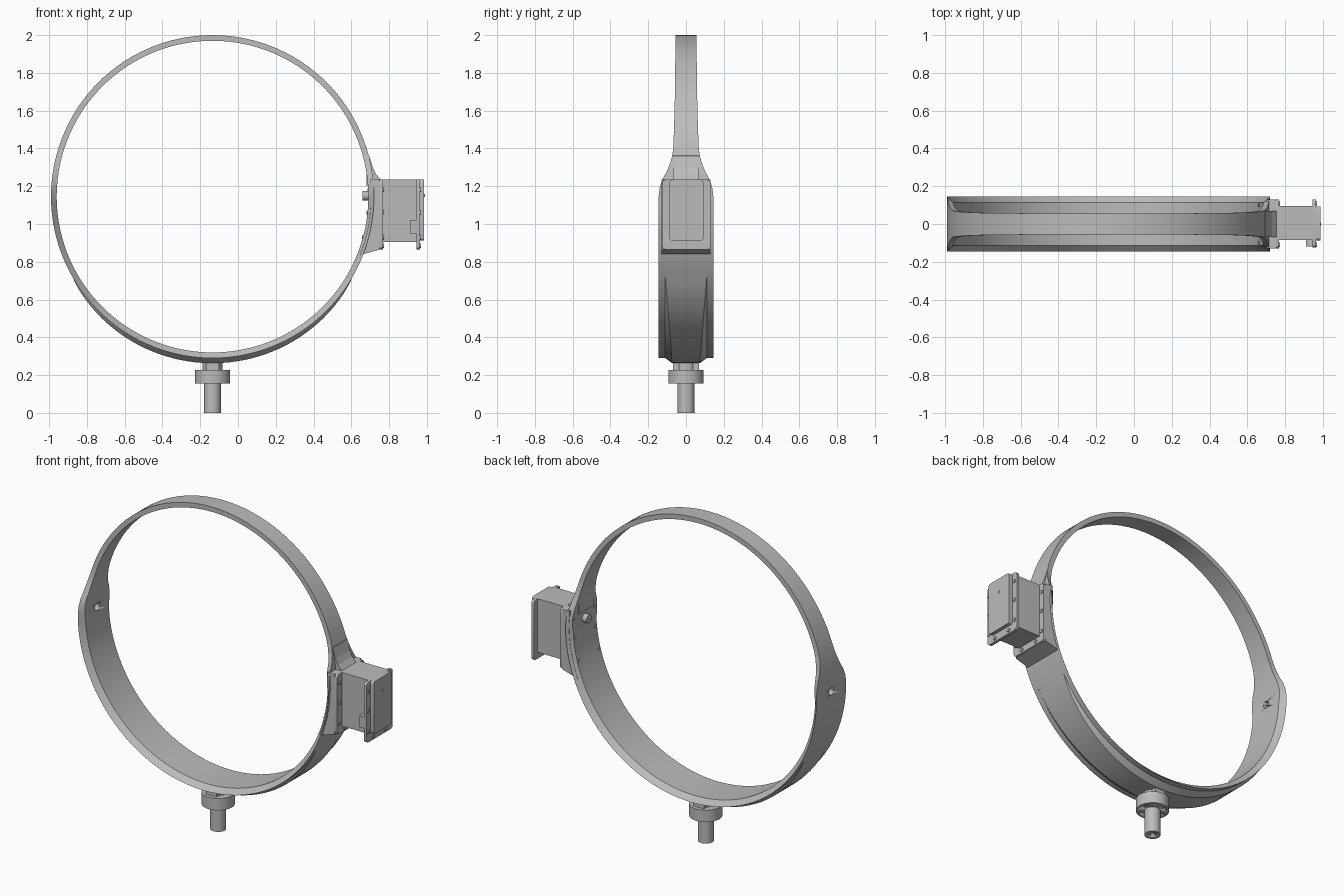
import bpy, bmesh, math
from mathutils import Vector, Matrix

old = bpy.data.objects.get("Cube")
if old:
    bpy.data.objects.remove(old)

CX, CZ, R_IN, R_OUT = -0.135, 1.145, 0.825, 0.855

grey = bpy.data.materials.new("plain grey")
grey.use_nodes = True
COLOR = (0.5, 0.5, 0.5, 1)
grey.diffuse_color = COLOR
grey.node_tree.nodes["Principled BSDF"].inputs["Base Color"].default_value = COLOR


def finish(name, bm, smooth=True):
    bmesh.ops.recalc_face_normals(bm, faces=bm.faces)
    mesh = bpy.data.meshes.new(name)
    bm.to_mesh(mesh)
    bm.free()
    obj = bpy.data.objects.new(name, mesh)
    bpy.context.collection.objects.link(obj)
    mesh.materials.append(grey)
    if smooth:
        bpy.ops.object.select_all(action='DESELECT')
        obj.select_set(True)
        bpy.context.view_layer.objects.active = obj
        bpy.ops.object.shade_smooth_by_angle(angle=math.radians(25))
    return obj


def prism(name, points, y0, y1):
    """Extrude an x-z outline along y."""
    bm = bmesh.new()
    face = bm.faces.new([bm.verts.new((x, y0, z)) for x, z in points])
    res = bmesh.ops.extrude_face_region(bm, geom=[face])
    verts = [v for v in res["geom"] if isinstance(v, bmesh.types.BMVert)]
    bmesh.ops.translate(bm, verts=verts, vec=(0, y1 - y0, 0))
    return finish(name, bm, False)


def box(name, x, y, z, corner=0.0):
    """Box from ranges, with optional rounding of the corners seen along x."""
    bm = bmesh.new()
    bmesh.ops.create_cube(bm, size=1)
    for v in bm.verts:
        v.co = [r[0] + (c + 0.5) * (r[1] - r[0]) for c, r in zip(v.co, (x, y, z))]
    if corner:
        edges = [e for e in bm.edges if abs(e.verts[0].co.x - e.verts[1].co.x) > 1e-4]
        bmesh.ops.bevel(bm, geom=edges, offset=corner, segments=4, profile=0.5, affect='EDGES')
    return finish(name, bm)


def cylinder(name, start, end, radius, sides=32):
    a, b = Vector(start), Vector(end)
    rot = Vector((0, 0, 1)).rotation_difference(b - a).to_matrix().to_4x4()
    bm = bmesh.new()
    bmesh.ops.create_cone(bm, cap_ends=True, segments=sides, radius1=radius, radius2=radius,
                          depth=(b - a).length, matrix=Matrix.Translation((a + b) / 2) @ rot)
    return finish(name, bm)


def cut(target, cutter):
    cutter.hide_render = True
    cutter.hide_set(True)
    mod = target.modifiers.new("hole", 'BOOLEAN')
    mod.operation, mod.solver, mod.object = 'DIFFERENCE', 'EXACT', cutter


def lerp_table(table, t):
    for (a, u), (b, v) in zip(table, table[1:]):
        if t <= b:
            return u + (v - u) * max(0, (t - a) / (b - a))
    return table[-1][1]


# Ring: wide below, narrow above, thickened at the bottom
WIDTH = [(1.17, 0.145), (1.23, 0.128), (1.3, 0.09), (1.38, 0.068), (1.62, 0.06), (2, 0.055)]
bm = bmesh.new()
loops = []
SEG = 120
for i in range(SEG):
    a = 2 * math.pi * i / SEG
    dx, dz = math.cos(a), math.sin(a)
    w = lerp_table(WIDTH, CZ + R_OUT * dz)
    low = max(0, min(1, (-dz - 0.5) / 0.5))
    bulge = 0.027 * low ** 0.7
    slope = lerp_table([(1.1, 0.032), (1.35, 0.0)], CZ + R_OUT * dz)
    shoulder, crown = w * 0.76, w * (0.76 - 0.25 * low)
    half = [(w - slope, R_IN), (w, R_OUT), (shoulder, R_OUT), (crown - 0.001, R_OUT + bulge)]
    section = half + [(-y, r) for y, r in reversed(half)]
    loops.append([bm.verts.new((CX + r * dx, y, CZ + r * dz)) for y, r in section])
for i in range(SEG):
    p, q = loops[i], loops[(i + 1) % SEG]
    for k in range(len(p)):
        m = (k + 1) % len(p)
        bm.faces.new((p[k], p[m], q[m], q[k]))
ring = finish("ring", bm)
cut(ring, cylinder("pivot_hole_cutter", (-1.1, 0, 1.145), (-0.9, 0, 1.145), 0.022))

# Saddle joining the ring to the housing
arc = []
for i in range(13):
    a = math.asin((0.835 + 0.4 * i / 12 - CZ) / 0.84)
    arc.append((CX + 0.84 * math.cos(a), 0.835 + 0.4 * i / 12))
prism("saddle", arc + [(0.75, 1.235), (0.75, 0.865)], -0.13, 0.13)
prism("saddle_gusset", [(0.68, 1.2), (0.68, 1.37), (0.695, 1.36), (0.713, 1.3),
                        (0.73, 1.265), (0.755, 1.235), (0.755, 1.2)], -0.07, 0.07)

# Housing with its two flanges and cover
box("inner_flange", (0.74, 0.767), (-0.13, 0.13), (0.865, 1.235), 0.02)
box("housing", (0.76, 0.95), (-0.085, 0.095), (0.905, 1.235))
box("outer_flange", (0.945, 0.963), (-0.125, 0.13), (0.865, 1.235), 0.02)
box("cover", (0.96, 0.986), (-0.087, 0.092), (0.912, 1.235), 0.015)
box("housing_tab", (0.91, 0.947), (-0.12, -0.08), (0.95, 1.02))
cylinder("cover_pin", (0.98, 0, 1.15), (0.989, 0, 1.15), 0.008, 16)

# Screws around both flanges
SPOTS = [(s * 0.11, z) for s in (-1, 1) for z in (0.93, 1.06, 1.18)] + [(-0.06, 0.885), (0.06, 0.885)]
for x, label in ((0.765, "inner"), (0.961, "outer")):
    for y, z in SPOTS:
        cylinder(label + "_flange_screw", (x, y, z), (x + 0.008, y, z), 0.011, 16)

# Fasteners on the inside of the ring
cylinder("pivot_knob", (0.66, 0, 1.15), (0.72, 0, 1.15), 0.026)
for y in (-0.1, 0.1):
    for z in (0.93, 1.06, 1.18):
        x = CX + math.sqrt(R_IN ** 2 - (z - CZ) ** 2)
        cylinder("inside_screw", (x - 0.004, y, z), (x + 0.01, y, z), 0.009, 16)

# Mounting post below the ring
cylinder("post_neck", (CX, 0, 0.2), (CX, 0, 0.3), 0.052)
box("post_foot", (CX - 0.035, CX + 0.035), (-0.068, 0.068), (0.22, 0.29))
collar = cylinder("post_collar", (CX, 0, 0.155), (CX, 0, 0.228), 0.093, 48)
shaft = cylinder("post_shaft", (CX, 0, 0), (CX, 0, 0.17), 0.045)
cut(shaft, cylinder("shaft_hole_cutter", (CX, 0, -0.05), (CX, 0, 0.04), 0.015, 16))
for i in range(6):
    a = math.pi * i / 3
    x, y = CX + 0.07 * math.cos(a), 0.07 * math.sin(a)
    cut(collar, cylinder("collar_hole_cutter", (x, y, 0.14), (x, y, 0.18), 0.01, 12))
